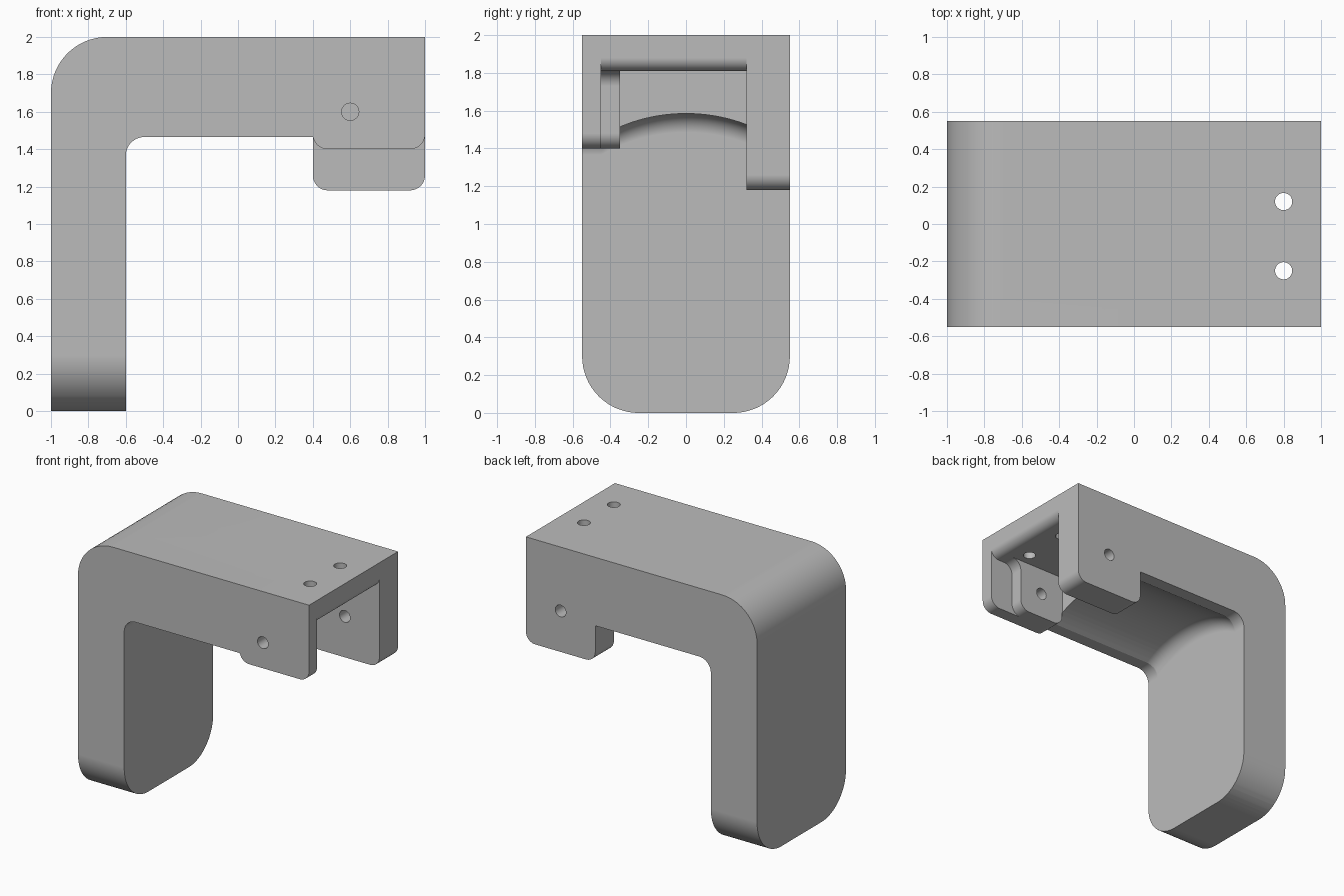
import bpy
import bmesh
from math import sin, cos, pi, sqrt, radians

cube = bpy.data.objects.get("Cube")
if cube:
    bpy.data.objects.remove(cube, do_unlink=True)

HALF = 0.55        # half width of the bracket
FOOT = 0.3         # radius of the foot corners
RIM = 1.465        # underside height at the arm edges
ARCH_TOP = 1.585   # underside height along the centre
ARCH_R = 0.9
ARCH_HALF = 0.449
R = 0.08           # small edge radius
CEILING = 1.81


def arc(cx, cz, r, a0, a1, steps=12):
    """Points on an arc in the xz plane, angles in degrees."""
    angles = [radians(a0 + (a1 - a0) * i / steps) for i in range(steps + 1)]
    return [(cx + r * cos(a), cz + r * sin(a)) for a in angles]


def loft(name, stations):
    """Solid through a list of (y, xz outline) sections of equal length."""
    bm = bmesh.new()
    rings = [[bm.verts.new((x, y, z)) for x, z in pts] for y, pts in stations]
    n = len(rings[0])
    for a, b in zip(rings, rings[1:]):
        for i in range(n):
            j = (i + 1) % n
            bm.faces.new((a[i], a[j], b[j], b[i]))
    bm.faces.new(rings[0])
    bm.faces.new(rings[-1][::-1])
    bmesh.ops.recalc_face_normals(bm, faces=bm.faces)
    mesh = bpy.data.meshes.new(name)
    bm.to_mesh(mesh)
    bm.free()
    obj = bpy.data.objects.new(name, mesh)
    bpy.context.collection.objects.link(obj)
    return obj


def prism(name, y0, y1, pts):
    return loft(name, [(y0, pts), (y1, pts)])


def apply_modifier(obj, mod):
    bpy.ops.object.select_all(action='DESELECT')
    obj.select_set(True)
    bpy.context.view_layer.objects.active = obj
    bpy.ops.object.modifier_apply(modifier=mod.name)


def cut(obj, cutter):
    cutter.hide_render = True
    mod = obj.modifiers.new("cut", 'BOOLEAN')
    mod.operation = 'DIFFERENCE'
    mod.solver = 'EXACT'
    mod.object = cutter
    apply_modifier(obj, mod)
    bpy.data.objects.remove(cutter, do_unlink=True)


def underside(y):
    return max(RIM, ARCH_TOP - ARCH_R + sqrt(ARCH_R ** 2 - y * y))


def foot_height(y):
    d = max(0, abs(y) - (HALF - FOOT))
    return FOOT - sqrt(max(0, FOOT ** 2 - d * d))


def section(y):
    """Side outline of leg, arm and uncut end block at one y."""
    h, foot = underside(y), foot_height(y)
    return ([(-1, foot)] + arc(-0.7, 1.7, 0.3, 180, 90, 16) + [(1, 2)]
            + arc(1 - R, 1.18 + R, R, 0, -90) + arc(0.4 + R, 1.18 + R, R, 270, 180)
            + [(0.4, h)] + arc(-0.5, h - 0.1, 0.1, 90, 180) + [(-0.6, foot)])


# Body: lofted across the width
ys = {0.0}
for side in (-1, 1):
    for i in range(17):
        ys.add(round(side * (HALF - FOOT + FOOT * sin(pi / 2 * i / 16)), 4))
    for i in range(13):
        ys.add(round(side * ARCH_HALF * i / 12, 4))
bracket = loft("bracket", [(y, section(y)) for y in sorted(ys)])

# Shorter front cheek
cut(bracket, prism("cheek_cutter", -0.7, -0.34,
    [(0.3, 1), (0.3, 1.46), (0.4, 1.46)]
    + arc(0.4 + R, 1.4 + R, R, 195, 270)
    + arc(1 - R, 1.4 + R, R, 270, 360) + [(1.1, 1.4 + R), (1.1, 1)]))

# Pocket between the cheeks, with a rounded mouth
mouth = arc(0.93, CEILING + 0.07, 0.07, 270, 360) + [(1.1, CEILING + 0.07), (1.1, 1)]
cut(bracket, prism("pocket_cutter", -0.35, 0.32,
    [(0.399, 1), (0.399, CEILING)] + mouth))

# Recess that leaves a rib behind the front cheek
cut(bracket, prism("recess_cutter", -0.45, -0.3,
    [(0.8 - R, 1)] + arc(0.8 - R, 1.4 + R, R, 270, 360)
    + arc(0.8 + R, CEILING - R, R, 180, 90) + mouth))

# Screw holes: front cheek, back cheek, roof
for x, y, z, turn in ((0.6, -0.5, 1.6, pi / 2), (0.7, 0.5, 1.5, pi / 2),
                      (0.8, 0.12, 2, 0), (0.8, -0.25, 2, 0)):
    bpy.ops.mesh.primitive_cylinder_add(vertices=32, radius=0.046, depth=0.5,
                                        location=(x, y, z), rotation=(turn, 0, 0))
    hole = bpy.context.active_object
    hole.name = "hole_cutter"
    cut(bracket, hole)

# Merge the flat areas
bm = bmesh.new()
bm.from_mesh(bracket.data)
bmesh.ops.remove_doubles(bm, verts=bm.verts, dist=0.00002)
bmesh.ops.dissolve_limit(bm, angle_limit=radians(0.1), verts=bm.verts, edges=bm.edges)
bm.to_mesh(bracket.data)
bm.free()

# Material and shading
grey = bpy.data.materials.new("plain grey")
grey.use_nodes = True
grey.diffuse_color = (0.5, 0.5, 0.5, 1)
grey.node_tree.nodes["Principled BSDF"].inputs["Base Color"].default_value = (0.5, 0.5, 0.5, 1)
bracket.data.materials.clear()
bracket.data.materials.append(grey)
for poly in bracket.data.polygons:
    poly.material_index = 0
bpy.ops.object.select_all(action='DESELECT')
bracket.select_set(True)
bpy.context.view_layer.objects.active = bracket
bpy.ops.object.shade_smooth_by_angle(angle=radians(25))
weighted = bracket.modifiers.new("weighted normals", 'WEIGHTED_NORMAL')
weighted.keep_sharp = True
apply_modifier(bracket, weighted)
